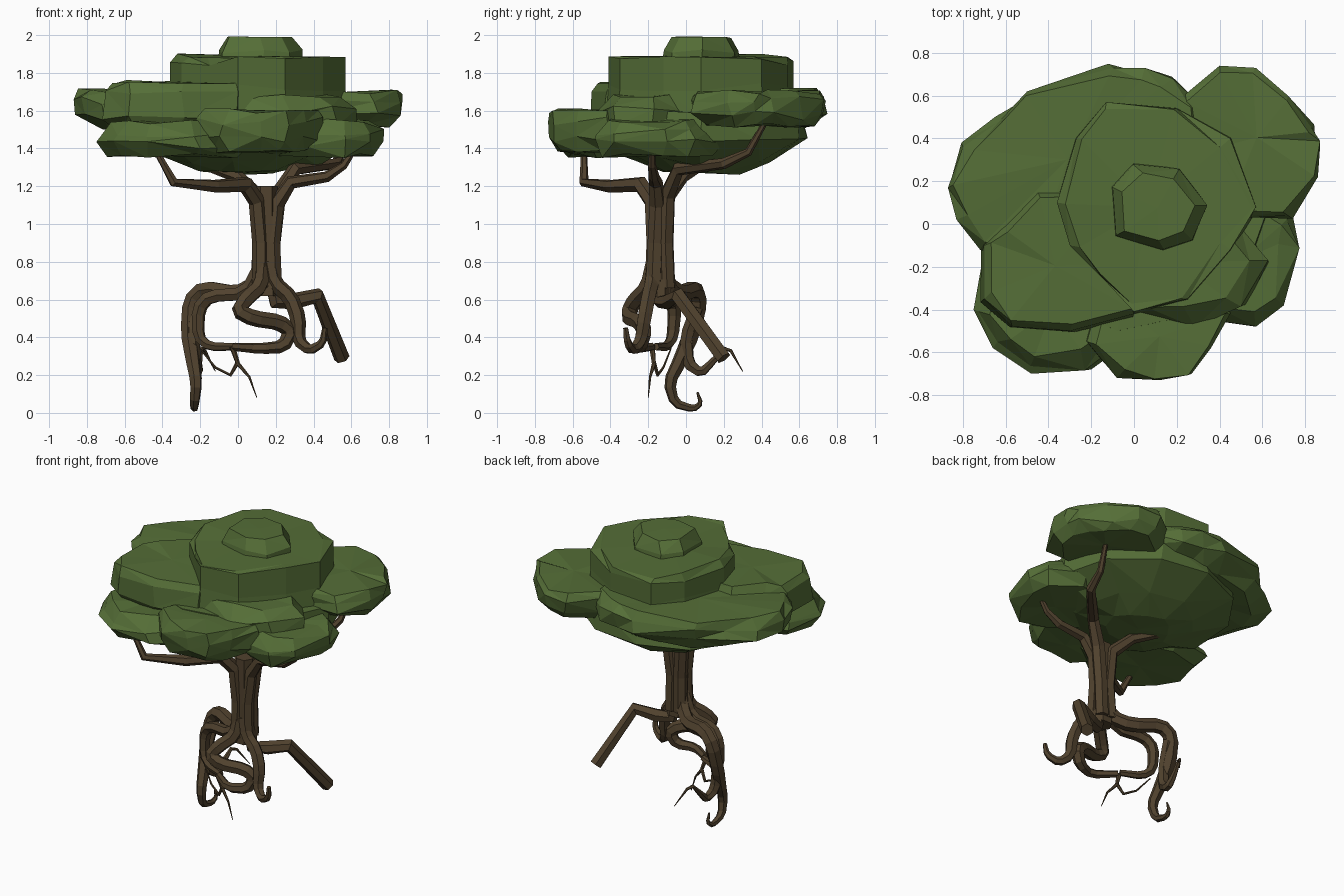
import bpy
import bmesh
import math
import random
from mathutils import Vector

random.seed(4)
cube = bpy.data.objects.get("Cube")
if cube:
    bpy.data.objects.remove(cube)


def make_material(name, color):
    material = bpy.data.materials.new(name)
    material.use_nodes = True
    material.diffuse_color = color
    material.node_tree.nodes["Principled BSDF"].inputs["Base Color"].default_value = color
    return material


leaf_green = make_material("leaf green", (.09, .155, .038, 1))
bark_brown = make_material("bark brown", (.081, .054, .027, 1))


def add_object(name, mesh, material):
    obj = bpy.data.objects.new(name, mesh)
    bpy.context.collection.objects.link(obj)
    mesh.materials.clear()
    mesh.materials.append(material)
    return obj


def limb(name, points, start_radius, end_radius, hold=0, bend=False):
    """Six-sided tapering tube; the first 'hold' points keep the full radius."""
    last = len(points) - 1
    path = []
    for index, point in enumerate(points):
        blend = max(0, index - hold) / max(1, last - hold)
        path.append(Vector((*point, start_radius + (end_radius - start_radius) * blend)))
    if bend:
        # Round each inner corner by replacing it with two nearby points
        rounded = [path[0]]
        for before, corner, after in zip(path, path[1:], path[2:]):
            rounded += [corner.lerp(before, .22), corner.lerp(after, .22)]
        path = rounded + [path[-1]]
    curve = bpy.data.curves.new(name + " path", "CURVE")
    curve.dimensions = "3D"
    curve.bevel_depth = 1
    curve.bevel_resolution = 1
    curve.use_fill_caps = True
    spline = curve.splines.new("POLY")
    spline.points.add(len(path) - 1)
    for target, point in zip(spline.points, path):
        target.co = (point.x, point.y, point.z, 1)
        target.radius = point.w
    helper = bpy.data.objects.new(name + " helper", curve)
    bpy.context.collection.objects.link(helper)
    bpy.context.view_layer.update()
    evaluated = helper.evaluated_get(bpy.context.evaluated_depsgraph_get())
    mesh = bpy.data.meshes.new_from_object(evaluated)
    bpy.data.objects.remove(helper)
    for polygon in mesh.polygons:
        polygon.use_smooth = False
    return add_object(name, mesh, bark_brown)


SIDE_RINGS = ((0, .75), (.3, .99), (.75, 1), (1, .92))
LOW_RINGS = ((0, .82), (.35, 1), (.65, .96), (1, .74))
TIER_RINGS = ((0, 1.03), (.5, 1), (.92, 1), (1, .94))
UNDER_RINGS = ((0, .35), (.18, .62), (.5, 1), (1, .95))


def clump(name, outline, low, high, rings=SIDE_RINGS, wobble=.025):
    """Faceted leaf mass built from scaled copies of one outline."""
    bm = bmesh.new()
    outline = [Vector((x, y, 0)) for x, y in outline]
    center = sum(outline, Vector()) / len(outline)
    loops = []
    for level, scale in rings:
        loop = []
        for corner in outline:
            spot = center + (corner - center) * scale
            spot.z = low + (high - low) * level
            if 0 < level < 1:
                spot.z += random.uniform(-wobble, wobble)
            else:
                spot.z += random.uniform(-wobble, wobble) / 2
            if scale < 1:
                spot.x += random.uniform(-wobble, wobble)
                spot.y += random.uniform(-wobble, wobble)
            loop.append(bm.verts.new(spot))
        loops.append(loop)
    count = len(outline)
    for lower, upper in zip(loops, loops[1:]):
        for i in range(count):
            j = (i + 1) % count
            bm.faces.new((lower[i], lower[j], upper[j], upper[i]))
    for loop, height in ((loops[0], low), (loops[-1], high)):
        middle = bm.verts.new((center.x, center.y, height))
        for i in range(count):
            bm.faces.new((loop[i], loop[(i + 1) % count], middle))
    bmesh.ops.triangulate(bm, faces=bm.faces[:])
    bmesh.ops.recalc_face_normals(bm, faces=bm.faces[:])
    mesh = bpy.data.meshes.new(name)
    bm.to_mesh(mesh)
    bm.free()
    return add_object(name, mesh, leaf_green)


def oval(x, y, width, depth, sides):
    angles = [math.tau * i / sides for i in range(sides)]
    return [(x + width * math.cos(a), y + depth * math.sin(a)) for a in angles]


# Crown: top layers
clump("crown_cap",
      [(-.11, .18), (0, .29), (.22, .25), (.34, .08), (.28, -.08), (.13, -.13), (-.09, -.06)],
      1.84, 1.99, rings=((0, 1), (.5, .98), (1, .72)), wobble=.012)
clump("crown_upper_tier",
      [(-.36, .1), (-.27, .4), (-.13, .57), (.2, .54), (.45, .4), (.57, .08),
       (.45, -.12), (.25, -.35), (0, -.41), (-.15, -.25), (-.3, -.1)], 1.56, 1.89,
      rings=TIER_RINGS)

# Crown: wide middle lobes
clump("crown_back_right_lobe",
      [(-.87, .17), (-.8, .36), (-.63, .48), (-.5, .62), (-.1, .73), (.05, .73),
       (.18, .68), (.32, .55), (.35, .1), (0, -.2), (-.5, -.2), (-.72, -.12), (-.83, .02)],
      1.5, 1.71)
clump("crown_back_left_lobe",
      [(.22, .59), (.4, .74), (.57, .73), (.72, .6), (.83, .45), (.87, .36),
       (.86, .22), (.72, .04), (.4, .02), (.15, .3)], 1.52, 1.7)
clump("crown_front_right_lobe",
      [(-.7, -.1), (-.7, -.35), (-.57, -.48), (-.3, -.5), (0, -.42), (.1, -.2),
       (-.1, .15), (-.45, .15), (-.6, 0)], 1.47, 1.75)
clump("crown_front_step", oval(.2, -.18, .43, .3, 9), 1.45, 1.68, rings=LOW_RINGS)

# Crown: low front lobes
clump("crown_low_right_lobe",
      [(-.75, -.4), (-.66, -.58), (-.48, -.7), (-.2, -.68), (.05, -.5), (.05, -.2),
       (-.4, -.05), (-.7, -.12)], 1.36, 1.54, rings=LOW_RINGS)
clump("crown_low_front_lobe",
      [(-.22, -.55), (-.08, -.72), (.12, -.73), (.27, -.7), (.36, -.58),
       (.45, -.42), (.2, -.2), (-.15, -.3)], 1.38, 1.6)
clump("crown_low_left_lobe",
      [(.36, -.45), (.57, -.48), (.7, -.38), (.77, -.1), (.74, .05), (.55, .2),
       (.15, .1), (.15, -.3)], 1.36, 1.55, rings=LOW_RINGS)
clump("crown_underside", oval(.02, .07, .62, .58, 11), 1.27, 1.6, rings=UNDER_RINGS)

# Trunk core
limb("trunk", [(.15, -.14, .62), (.15, -.14, .9), (.15, -.14, 1.2)], .07, .06)

# Branches, each rising as a strand along the trunk
limb("left_branch", [(.19, -.17, .66), (.18, -.16, .9), (.2, -.15, 1.1), (.28, -.16, 1.22),
                     (.47, -.17, 1.25), (.56, -.18, 1.31), (.62, -.18, 1.4)], .045, .014, hold=2)
limb("back_left_branch", [(.18, -.1, .66), (.18, -.11, .9), (.21, -.1, 1.15), (.3, -.04, 1.29),
                          (.52, .2, 1.32), (.55, .33, 1.38), (.58, .42, 1.54)], .045, .014, hold=2)
limb("front_right_branch", [(.12, -.18, .66), (.12, -.17, .9), (.1, -.18, 1.12), (.04, -.24, 1.21),
                            (-.12, -.4, 1.2), (-.34, -.54, 1.22), (-.43, -.54, 1.38)],
     .045, .016, hold=3)
limb("back_right_branch", [(.11, -.1, .66), (.12, -.11, .9), (.1, -.1, 1.15), (0, -.02, 1.25),
                           (-.2, .1, 1.32), (-.44, .24, 1.44)], .045, .014, hold=2)

# Thick roots
limb("curled_root", [(.13, -.13, .8), (.09, -.1, .68), (0, -.03, .63), (-.18, .05, .66),
                     (-.25, .07, .59), (-.26, .03, .42), (-.24, -.03, .28), (-.22, -.09, .16),
                     (-.23, -.06, .05), (-.23, .04, .02), (-.22, .08, .05), (-.22, .06, .11)],
     .046, .006, hold=5, bend=True)
limb("broken_root", [(.18, -.13, .7), (.2, -.13, .59), (.29, -.09, .59), (.42, -.04, .62),
                     (.55, .2, .29)], .045, .042)
limb("winding_root", [(.13, -.17, .8), (.12, -.2, .67), (.04, -.27, .6), (0, -.3, .54),
                      (.08, -.3, .5), (.22, -.24, .48), (.28, -.22, .43), (.24, -.24, .35),
                      (.12, -.28, .34), (-.02, -.18, .35)], .043, .022, hold=6, bend=True)
limb("hooked_root", [(.17, -.17, .8), (.19, -.18, .69), (.28, -.2, .61), (.32, -.22, .5),
                     (.32, -.24, .38), (.38, -.28, .33), (.45, -.31, .37), (.46, -.32, .45)],
     .042, .014, hold=3, bend=True)
limb("looping_root", [(.12, -.14, .78), (.04, -.12, .63), (-.15, -.08, .62), (-.21, -.06, .55),
                      (-.21, -.07, .4), (-.15, -.1, .35), (-.02, -.16, .35)],
     .038, .02, hold=3, bend=True)

# Thin root tips
limb("back_root_tip", [(-.23, .06, .56), (-.24, 0, .4), (-.23, .01, .26), (-.21, .08, .21),
                       (-.21, .14, .27), (-.19, .22, .36), (-.12, .3, .22)],
     .036, .002, hold=2, bend=True)
limb("hanging_root_tip", [(-.03, -.18, .35), (0, -.17, .26), (.06, -.19, .19), (.1, -.2, .08)],
     .016, .002)
limb("forked_root_tip", [(0, -.17, .27), (-.04, -.15, .2), (-.12, -.12, .24), (-.2, -.08, .34)],
     .012, .004)
